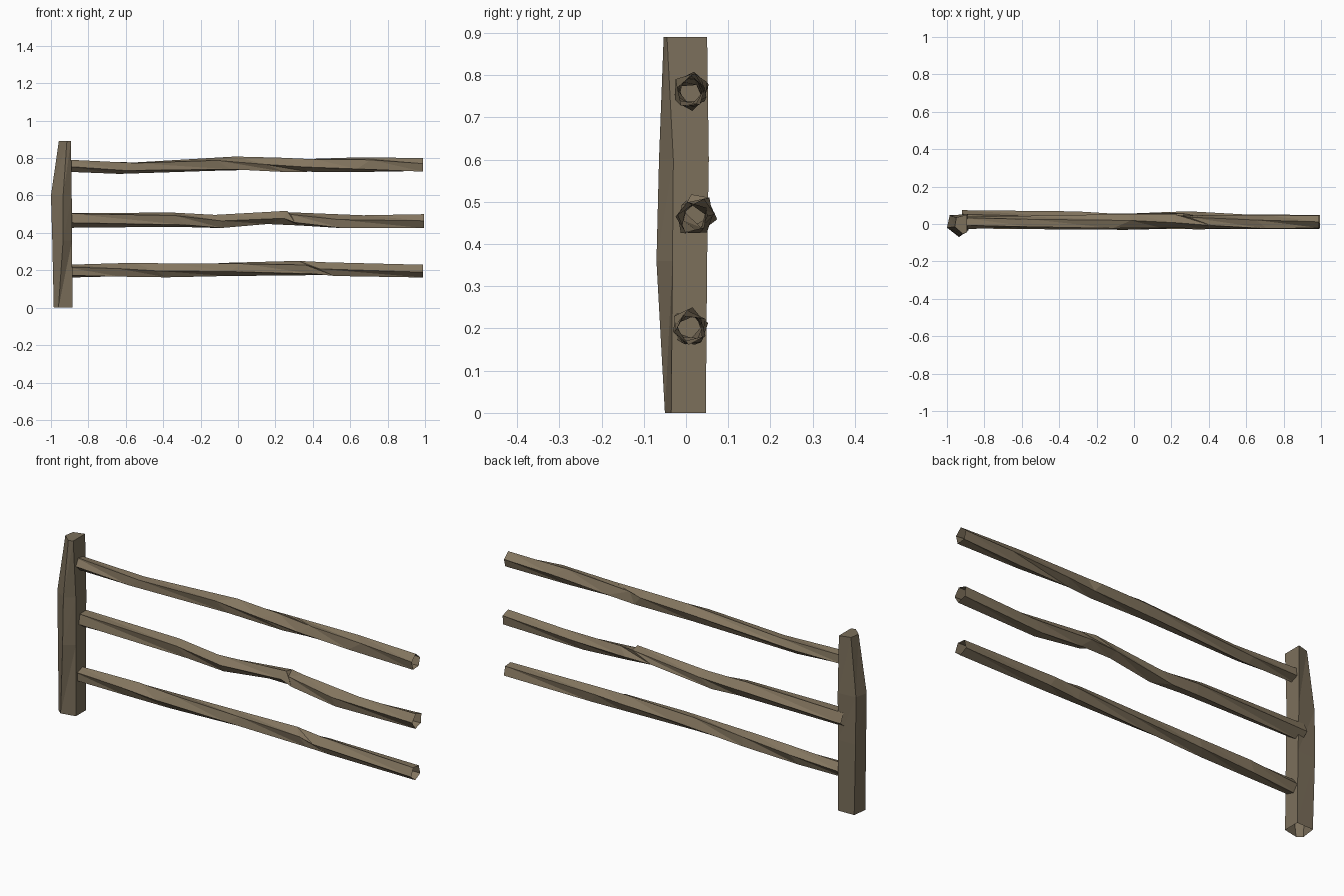
import bpy, bmesh, math, random

if "Cube" in bpy.data.objects:
    bpy.data.objects.remove(bpy.data.objects["Cube"])

random.seed(4)


def wood(name, color):
    m = bpy.data.materials.new(name)
    m.diffuse_color = (*color, 1)
    m.use_nodes = True
    m.node_tree.nodes["Principled BSDF"].inputs["Base Color"].default_value = m.diffuse_color
    return m


def loft(name, rings, mat, cap_end=False):
    """Skin a list of equal-sized point rings with flat triangles."""
    bm = bmesh.new()
    vs = [[bm.verts.new(p) for p in r] for r in rings]
    n = len(rings[0])
    for a, b in zip(vs, vs[1:]):
        for i in range(n):
            j = (i + 1) % n
            bm.faces.new((a[i], a[j], b[j]))
            bm.faces.new((a[i], b[j], b[i]))
    if cap_end:
        bm.faces.new(vs[-1])
    bmesh.ops.recalc_face_normals(bm, faces=bm.faces)
    me = bpy.data.meshes.new(name)
    bm.to_mesh(me)
    bm.free()
    me.materials.append(mat)
    ob = bpy.data.objects.new(name, me)
    bpy.context.collection.objects.link(ob)
    return ob


post_wood = wood("post_wood", (0.20, 0.16, 0.105))
rail_wood = wood("rail_wood", (0.23, 0.18, 0.115))

# Post: rough-hewn five-sided timber, open underneath
sections = [
    (0.00, [(-.985, -.03), (-.96, -.05), (-.885, -.035), (-.885, .047), (-.975, .045)]),
    (0.36, [(-.993, -.025), (-.935, -.07), (-.887, -.032), (-.887, .05), (-.985, .048)]),
    (0.60, [(-1.0, -.02), (-.935, -.064), (-.889, -.03), (-.889, .054), (-.985, .045)]),
    (0.89, [(-.958, -.015), (-.915, -.053), (-.893, -.045), (-.893, .05), (-.95, .035)]),
]
loft("post", [[(x, y, z) for x, y in pts] for z, pts in sections], post_wood, True)

# Rails: centre line as (x, y, z, radius); five-sided, slowly twisting, open ends
rails = {
    "lower_rail": [(-.92, .008, .195, .037), (-.6, .012, .198, .039), (-.4, .008, .200, .036),
                   (0, .002, .208, .035), (.35, .008, .209, .038), (.5, .01, .203, .037),
                   (.99, .010, .198, .037)],
    "middle_rail": [(-.92, .030, .470, .041), (-.3, .028, .470, .041), (-.15, .022, .457, .036),
                    (.2, .030, .484, .036), (.35, .028, .475, .036), (.6, .014, .457, .038),
                    (.995, .014, .463, .037)],
    "upper_rail": [(-.92, .008, .760, .035), (-.6, .010, .748, .033), (-.05, .014, .770, .037),
                   (.2, .016, .763, .037), (.35, .012, .762, .035), (.7, .008, .766, .038),
                   (.99, .012, .760, .036)],
}
for k, (name, path) in enumerate(rails.items()):
    rings = []
    for s, (x, y, z, r) in enumerate(path):
        inner = 0 < s < len(path) - 1
        ring = []
        for i in range(5):
            a = math.tau * i / 5 + .35 * s + k
            dx = random.uniform(-.07, .07) if inner else 0
            rr = r * random.uniform(.96, 1.12)
            ring.append((x + dx, y + rr * math.cos(a), z + rr * math.sin(a)))
        rings.append(ring)
    loft(name, rings, rail_wood)
